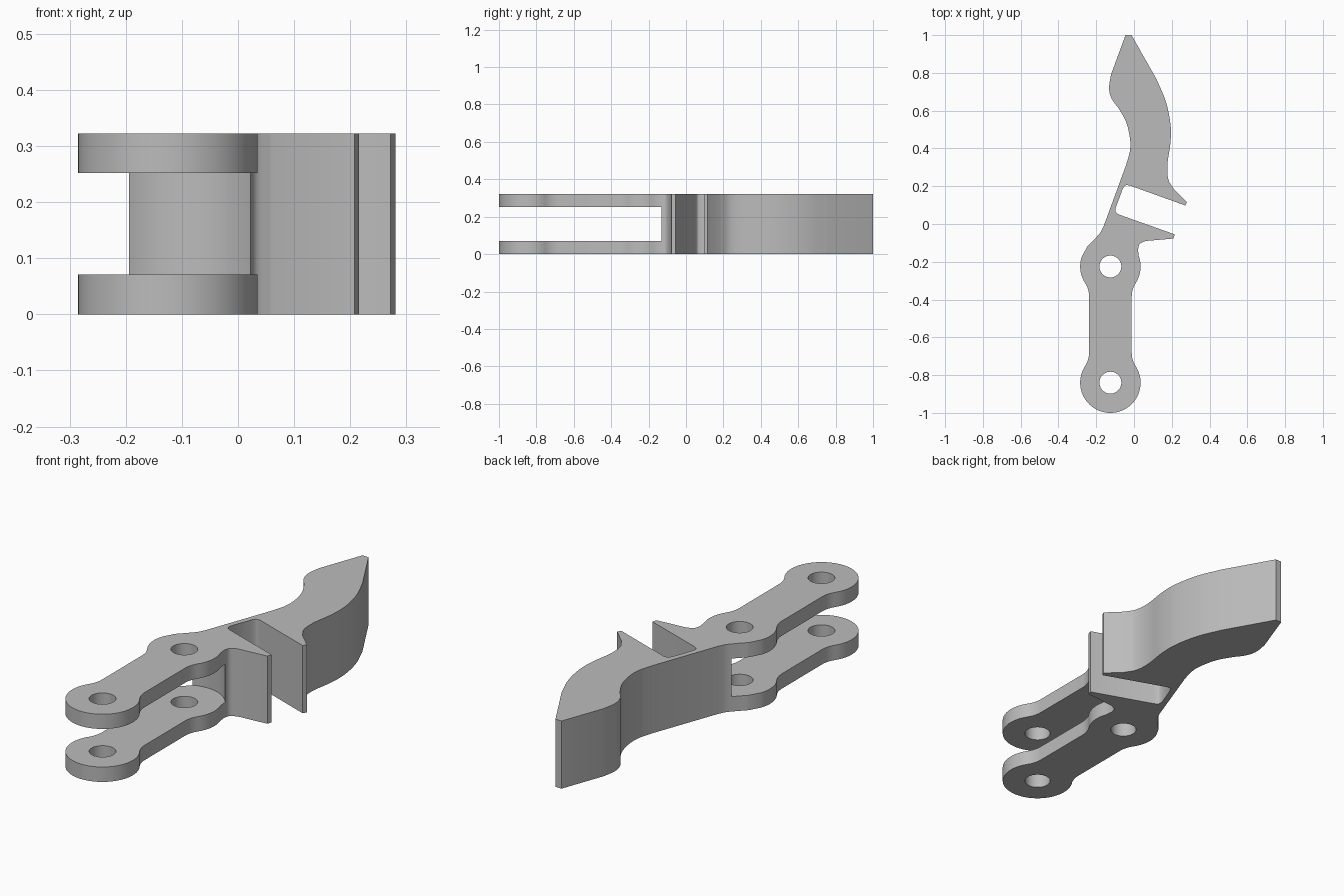
import bpy
import bmesh
import math
from mathutils import Vector

cube = bpy.data.objects.get("Cube")
if cube:
    bpy.data.objects.remove(cube)

HEIGHT = 0.322
SLOT = (0.071, 0.252)
EYE_X, EYE_LOW, EYE_HIGH = -0.125, -0.84, -0.225
EYE_R, HOLE_R, SLOT_R, BAR_HALF = 0.16, 0.058, 0.175, 0.113

grey = bpy.data.materials.new("plain grey")
grey.use_nodes = True
grey.diffuse_color = (0.5, 0.5, 0.5, 1)
grey.node_tree.nodes["Principled BSDF"].inputs["Base Color"].default_value = (0.5, 0.5, 0.5, 1)


def arc(cx, cy, r, start, end, steps=16):
    """Points on an arc, angles in degrees."""
    angles = [math.radians(start + (end - start) * i / steps) for i in range(steps + 1)]
    return [(cx + r * math.cos(a), cy + r * math.sin(a)) for a in angles]


def spline(points, steps=6):
    """Smooth curve through the points."""
    p = [Vector(q) for q in points]
    p = [2 * p[0] - p[1]] + p + [2 * p[-1] - p[-2]]
    out = []
    for a, b, c, d in zip(p, p[1:], p[2:], p[3:]):
        for i in range(steps):
            t = i / steps
            out.append(tuple(b + (c - a) * t / 2 + (2 * a - 5 * b + 4 * c - d) * t * t / 2
                             + (3 * b - a - 3 * c + d) * t ** 3 / 2))
    return out + [tuple(p[-2])]


def prism(name, outline, z0, z1):
    """Extrude a closed outline upwards."""
    bm = bmesh.new()
    face = bm.faces.new([bm.verts.new((x, y, z0)) for x, y in outline])
    top = bmesh.ops.extrude_face_region(bm, geom=[face])["geom"]
    bmesh.ops.translate(bm, vec=(0, 0, z1 - z0),
                        verts=[v for v in top if isinstance(v, bmesh.types.BMVert)])
    bmesh.ops.recalc_face_normals(bm, faces=bm.faces)
    mesh = bpy.data.meshes.new(name)
    bm.to_mesh(mesh)
    bm.free()
    mesh.materials.append(grey)
    obj = bpy.data.objects.new(name, mesh)
    bpy.context.collection.objects.link(obj)
    return obj


# Forked link: round eyes blended into a straight bar (right half, going up)
rise = 0.158
fillet_r = (BAR_HALF ** 2 + rise ** 2 - EYE_R ** 2) / (2 * (EYE_R - BAR_HALF))
turn = math.degrees(math.atan2(rise, BAR_HALF + fillet_r))
fx = EYE_X + BAR_HALF + fillet_r
right_side = (arc(EYE_X, EYE_LOW, EYE_R, -90, turn, 28)
              + arc(fx, EYE_LOW + rise, fillet_r, 180 + turn, 180, 8)[1:]
              + arc(fx, EYE_HIGH - rise, fillet_r, 180, 180 - turn, 8)
              + arc(EYE_X, EYE_HIGH, EYE_R, -turn, 20, 12)[1:])
left_side = [(2 * EYE_X - x, y) for x, y in right_side[1:]][::-1]

# Clip jaws and curved blade, continuing the outline around the far end
lower_jaw = spline([(0.021, -0.135), (0.03, -0.106), (0.06, -0.09)]) + [(0.208, -0.077), (0.216, -0.055)]
notch = (spline([(-0.08, 0.05), (-0.096, 0.063), (-0.098, 0.083)])
         + spline([(-0.058, 0.19), (-0.046, 0.204), (-0.026, 0.205)]))
upper_jaw = [(0.272, 0.098), (0.281, 0.116)]
blade_front = spline([(0.212, 0.183), (0.182, 0.236), (0.177, 0.315), (0.193, 0.43),
                      (0.193, 0.53), (0.168, 0.65), (0.12, 0.765)])
tip = [(-0.013, 1.0), (-0.045, 1.0)]
blade_back = spline([(-0.122, 0.79), (-0.132, 0.72), (-0.118, 0.663), (-0.077, 0.605),
                     (-0.04, 0.535), (-0.021, 0.45), (-0.022, 0.385), (-0.042, 0.312)])
neck = spline([(-0.16, -0.01), (-0.178, -0.045), (-0.207, -0.078), (-0.247, -0.119)])
left_side = [p for p in left_side if p[1] < -0.135]

body = prism("forked_blade_link", right_side + lower_jaw + notch + upper_jaw
             + blade_front + tip + blade_back + neck + left_side, 0, HEIGHT)

# Cutters: round-ended fork slot and two pin holes
slot = arc(EYE_X, EYE_HIGH, SLOT_R, 0, 180, 40) + [(EYE_X - SLOT_R, -1.2), (EYE_X + SLOT_R, -1.2)]
cutters = [prism("fork_slot_cutter", slot, *SLOT)]
for label, y in (("lower", EYE_LOW), ("upper", EYE_HIGH)):
    ring = arc(EYE_X, y, HOLE_R, 0, 360, 40)[:-1]
    cutters.append(prism(label + "_pin_hole_cutter", ring, -0.1, HEIGHT + 0.1))

bpy.ops.object.select_all(action="DESELECT")
bpy.context.view_layer.objects.active = body
body.select_set(True)
for cutter in cutters:
    cutter.hide_render = True
    mod = body.modifiers.new(cutter.name, "BOOLEAN")
    mod.operation = "DIFFERENCE"
    mod.solver = "EXACT"
    mod.object = cutter
    bpy.ops.object.modifier_apply(modifier=mod.name)
    bpy.data.objects.remove(cutter)

bpy.ops.object.shade_smooth_by_angle(angle=math.radians(30))
